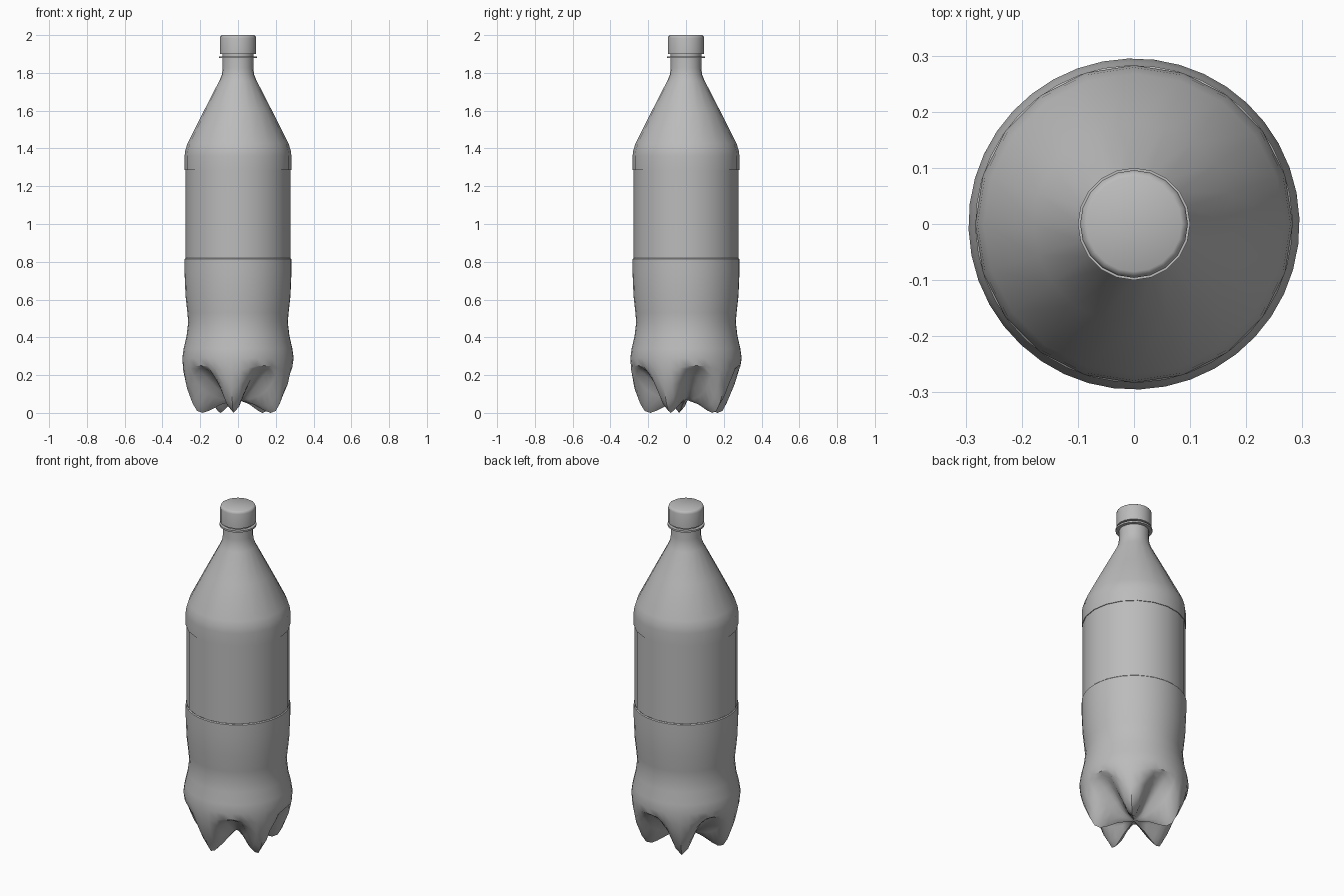
import bpy, bmesh
from math import sin, cos, radians, tau

cube = bpy.data.objects.get("Cube")
if cube:
    bpy.data.objects.remove(cube)

grey = bpy.data.materials.new("plain grey")
grey.use_nodes = True
COLOR = (0.5, 0.5, 0.5, 1)
grey.diffuse_color = COLOR
grey.node_tree.nodes["Principled BSDF"].inputs["Base Color"].default_value = COLOR


def skin(name, columns, angle=35):
    """Join vertical profile columns [(r, z, angle)] into a closed round surface."""
    bm = bmesh.new()
    grid = [[bm.verts.new((r * cos(a), r * sin(a), z)) for r, z, a in col]
            for col in columns]
    for i, col in enumerate(grid):
        nxt = grid[(i + 1) % len(grid)]
        for j in range(len(col) - 1):
            bm.faces.new((col[j], nxt[j], nxt[j + 1], col[j + 1]))
    bmesh.ops.remove_doubles(bm, verts=bm.verts, dist=0.0002)
    bmesh.ops.recalc_face_normals(bm, faces=bm.faces)
    me = bpy.data.meshes.new(name)
    bm.to_mesh(me)
    bm.free()
    me.materials.append(grey)
    ob = bpy.data.objects.new(name, me)
    bpy.context.collection.objects.link(ob)
    bpy.ops.object.select_all(action="DESELECT")
    ob.select_set(True)
    bpy.context.view_layer.objects.active = ob
    bpy.ops.object.shade_smooth_by_angle(angle=radians(angle))
    return ob


def lathe(name, profile, sides=20, angle=35):
    return skin(name, [[(r, z, tau * i / sides) for r, z in profile]
                       for i in range(sides)], angle)


# Lower body: waist above, five pointed feet with deep grooves below
waist = [(0.278, 0.82), (0.283, 0.815), (0.283, 0.74), (0.278, 0.62), (0.268, 0.53),
         (0.264, 0.48), (0.272, 0.41), (0.288, 0.34), (0.295, 0.29)]
foot = [(0.291, 0.22), (0.275, 0.13), (0.245, 0.05), (0.22, 0.01), (0.19, 0),
        (0.155, 0.012), (0.09, 0.045), (0, 0.07)]
groove = [(0.288, 0.25), (0.27, 0.24), (0.24, 0.225), (0.21, 0.2), (0.17, 0.17),
          (0.13, 0.135), (0.07, 0.09), (0, 0.07)]
weights = [0, 0.08, 0.4, 0.8, 1, 0.8, 0.4, 0.08]
columns = []
for k in range(40):
    w = weights[k % 8]
    a = radians(263 - 36 + 9 * k)
    blend = [(g[0] + (f[0] - g[0]) * w, g[1] + (f[1] - g[1]) * w)
             for f, g in zip(foot, groove)]
    columns.append([(r, z, a) for r, z in waist + blend])
skin("lower_body", columns, 40)

# Label band, slightly recessed between the lower body and the shoulder
lathe("label_band", [(0.279, 0.82), (0.279, 1.285)])

# Shoulder, cone and neck
lathe("shoulder_and_neck", [
    (0.278, 1.285), (0.283, 1.285), (0.283, 1.36), (0.279, 1.39), (0.268, 1.425),
    (0.18, 1.6), (0.098, 1.76), (0.086, 1.79), (0.081, 1.825), (0.081, 1.9)])

# Neck flange
lathe("neck_flange", [(0.08, 1.878), (0.1, 1.878), (0.1, 1.888), (0.08, 1.888)])

# Screw cap
lathe("cap", [(0.08, 1.9), (0.096, 1.9), (0.096, 1.985), (0.093, 1.995),
              (0.085, 2), (0, 2)], angle=50)
